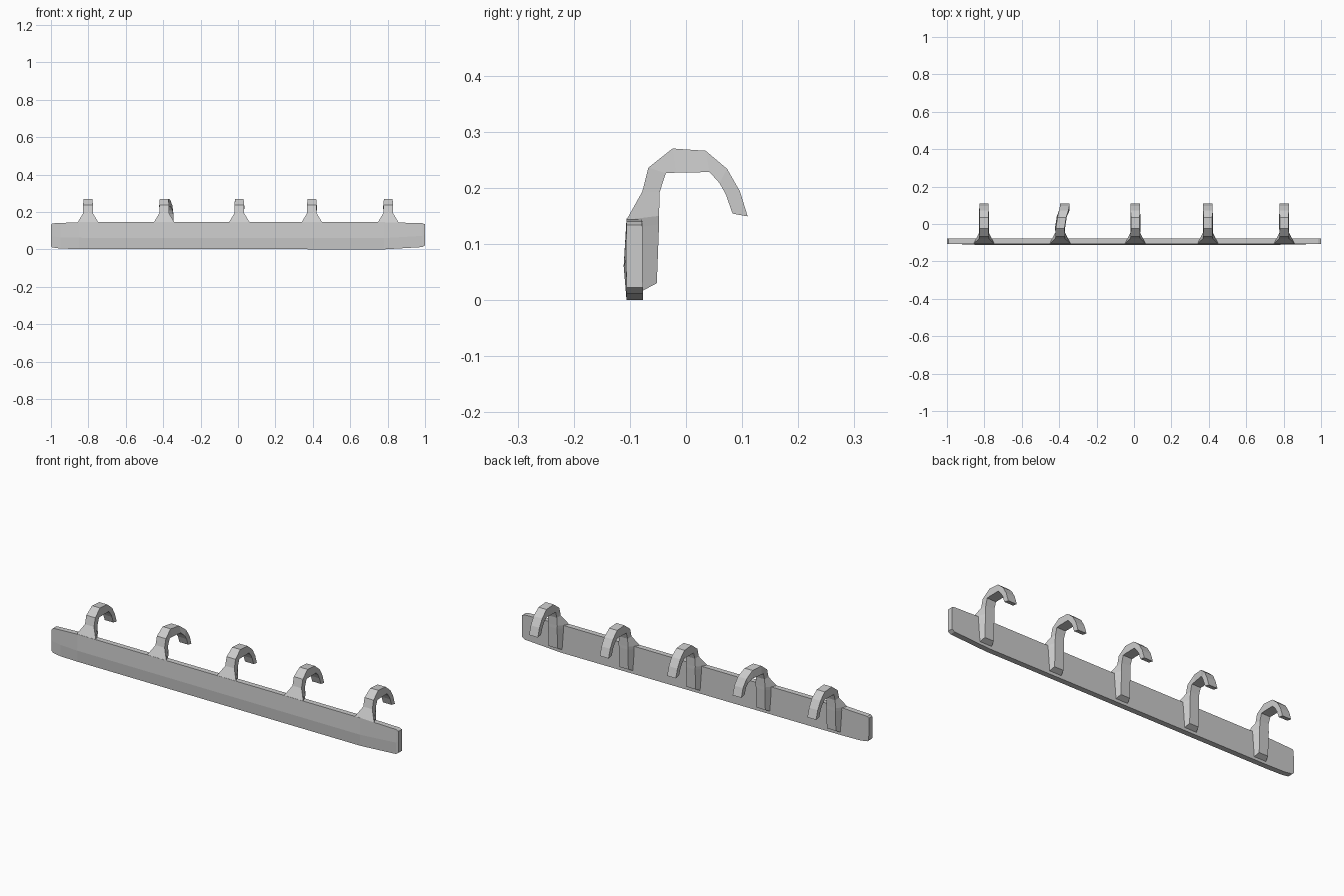
import bpy, bmesh


def loft(name, rings):
    """Skin a list of closed rings into one flat-shaded solid."""
    bm = bmesh.new()
    loops = [[bm.verts.new(p) for p in ring] for ring in rings]
    n = len(rings[0])
    for a, b in zip(loops, loops[1:]):
        for i in range(n):
            j = (i + 1) % n
            bm.faces.new((a[i], a[j], b[j], b[i]))
    bm.faces.new(loops[0])
    bm.faces.new(loops[-1])
    bmesh.ops.recalc_face_normals(bm, faces=bm.faces)
    mesh = bpy.data.meshes.new(name)
    bm.to_mesh(mesh)
    bm.free()
    obj = bpy.data.objects.new(name, mesh)
    bpy.context.collection.objects.link(obj)
    return obj


# Back board: stations of (x, bottom z, top z), slightly bulged front
stations = [(-1.0, 0.018, 0.132), (-0.992, 0.010, 0.139), (-0.95, 0.004, 0.141),
            (-0.85, 0.002, 0.145), (0.78, 0.0, 0.145), (0.985, 0.012, 0.140),
            (1.0, 0.022, 0.134)]
board = []
for x, lo, hi in stations:
    bulge = -0.111 if abs(x) < 0.9 else -0.107
    board.append([(x, -0.106, lo), (x, bulge, lo + 0.06), (x, -0.106, hi),
                  (x, -0.078, hi), (x, -0.077, lo)])
loft("back_board", board)

# Hook path: (outer y, outer z, inner y, inner z, outer half width, inner half width)
hook = [(-0.082, 0.014, -0.052, 0.030, 0.036, 0.026),
        (-0.082, 0.130, -0.048, 0.135, 0.044, 0.026),
        (-0.106, 0.143, -0.048, 0.150, 0.056, 0.027),
        (-0.078, 0.193, -0.047, 0.192, 0.026, 0.025),
        (-0.067, 0.236, -0.036, 0.226, 0.026, 0.026),
        (-0.024, 0.270, -0.018, 0.227, 0.023, 0.027),
        (0.035, 0.266, 0.042, 0.228, 0.023, 0.027),
        (0.073, 0.234, 0.060, 0.208, 0.025, 0.026),
        (0.096, 0.194, 0.071, 0.188, 0.025, 0.025),
        (0.110, 0.149, 0.083, 0.154, 0.025, 0.025)]

# Five hooks along the board; the second one leans sideways at its tip
for k, (cx, lean) in enumerate([(-0.802, 0), (-0.395, 0.024), (0.007, 0),
                                (0.395, 0), (0.803, 0)]):
    rings = []
    for oy, oz, iy, iz, ow, iw in hook:
        c = cx + lean * max(0, min(1, oy / 0.09))
        rings.append([(c - ow, oy, oz), (c + ow, oy, oz),
                      (c + iw, iy, iz), (c - iw, iy, iz)])
    loft(f"hook_{k + 1}", rings)
